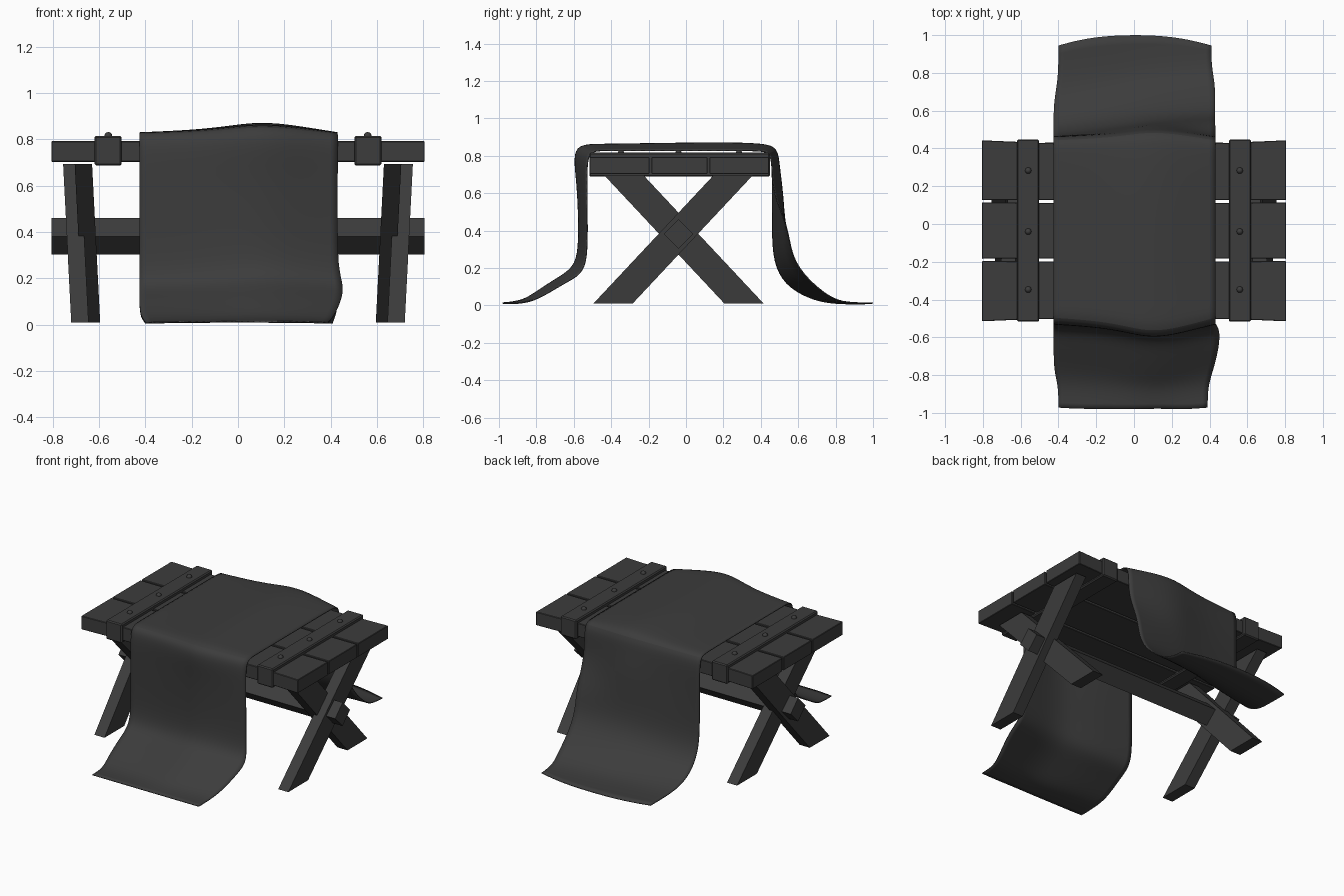
import bpy, bmesh, math, random
from mathutils import Vector

if "Cube" in bpy.data.objects:
    bpy.data.objects.remove(bpy.data.objects["Cube"])

random.seed(4)
dark = bpy.data.materials.new("dark_grey")
dark.diffuse_color = (0.045, 0.045, 0.045, 1)
dark.use_nodes = True
dark.node_tree.nodes["Principled BSDF"].inputs["Base Color"].default_value = dark.diffuse_color


def add_mesh(name, verts, faces, bevel=0.0):
    me = bpy.data.meshes.new(name)
    me.from_pydata(verts, [], faces)
    bm = bmesh.new()
    bm.from_mesh(me)
    bmesh.ops.recalc_face_normals(bm, faces=bm.faces)
    bm.to_mesh(me)
    bm.free()
    ob = bpy.data.objects.new(name, me)
    bpy.context.collection.objects.link(ob)
    me.materials.append(dark)
    if bevel:
        m = ob.modifiers.new("bevel", "BEVEL")
        m.width = bevel
        m.segments = 1
    return ob


def loft(name, rings, bevel=0.0):
    """Solid through a row of equal-length cross-sections."""
    n = len(rings[0])
    verts = [p for r in rings for p in r]
    faces = [tuple(range(n)), tuple(range(len(verts) - n, len(verts)))]
    for i in range(len(rings) - 1):
        for j in range(n):
            k = (j + 1) % n
            faces.append((i*n + j, i*n + k, (i+1)*n + k, (i+1)*n + j))
    return add_mesh(name, verts, faces, bevel)


# tabletop: three planks, slightly waisted towards the middle
for name, y0, y1, f, b in (("front_plank", -0.515, -0.196, 0.013, 0.002),
                           ("middle_plank", -0.184, 0.114, 0.002, 0.002),
                           ("back_plank", 0.126, 0.443, 0.002, 0.013)):
    rings = []
    for x, t in ((-0.805, 0), (-0.5, 1), (0, 0.8), (0.5, 1), (0.805, 0)):
        a, c = y0 + f * t, y1 - b * t
        rings.append([(x, a, 0.703), (x, c, 0.703), (x, c, 0.793), (x, a, 0.793)])
    loft(name, rings, 0.003)

# stretcher: square bar turned on its corner
cy, cz, r = -0.04, 0.382, 0.079
loft("stretcher", [[(x, cy, cz - r), (x, cy + r, cz), (x, cy, cz + r), (x, cy - r, cz)]
                   for x in (-0.805, 0.805)])

for s, side in ((-1, "left"), (1, "right")):
    # clamping batten with three studs
    rings = []
    for y in (-0.517, 0.448):
        rings.append([(s*0.502, y, 0.688), (s*0.62, y, 0.688),
                      (s*0.62, y, 0.816), (s*0.502, y, 0.816)])
    loft(side + "_batten", rings, 0.007)
    for i, y in enumerate((-0.347, -0.04, 0.283)):
        bpy.ops.mesh.primitive_uv_sphere_add(segments=12, ring_count=8, radius=0.017,
                                             location=(s*0.56, y, 0.815))
        ob = bpy.context.object
        ob.name = f"{side}_stud_{i + 1}"
        ob.data.materials.append(dark)
        bpy.ops.object.shade_smooth()
    # crossed legs, leaning outwards to the top
    for d, xo, label in ((1, 0.72, "outer"), (-1, 0.67, "inner")):
        rings = []
        for z, yc, lean in ((0.01, -0.35, 0), (0.693, 0.29, 0.035)):
            c, x = cy + d * yc, xo + lean
            rings.append([(s*(x - 0.075), c - 0.105, z), (s*x, c - 0.105, z),
                          (s*x, c + 0.105, z), (s*(x - 0.075), c + 0.105, z)])
        loft(f"{side}_{label}_leg", rings)

# cloth: hem profile (y, z) and bulged profile, blended across the width
hem = [(-0.97, 0.008), (-0.86, 0.01), (-0.77, 0.045), (-0.65, 0.12), (-0.56, 0.165), (-0.528, 0.25),
       (-0.528, 0.45), (-0.53, 0.65), (-0.53, 0.78), (-0.505, 0.828), (-0.42, 0.828), (-0.2, 0.828),
       (0, 0.828), (0.2, 0.828), (0.39, 0.828), (0.448, 0.82), (0.462, 0.75), (0.462, 0.6),
       (0.462, 0.4), (0.468, 0.23), (0.53, 0.11), (0.65, 0.04), (0.77, 0.008), (0.945, 0.008)]
bulge = [(-0.99, 0.018), (-0.87, 0.025), (-0.8, 0.075), (-0.7, 0.14), (-0.6, 0.2), (-0.575, 0.3),
         (-0.575, 0.48), (-0.585, 0.66), (-0.602, 0.79), (-0.58, 0.861), (-0.46, 0.862), (-0.2, 0.866),
         (0, 0.869), (0.2, 0.871), (0.42, 0.866), (0.492, 0.842), (0.50, 0.74), (0.52, 0.6),
         (0.545, 0.42), (0.56, 0.28), (0.62, 0.17), (0.74, 0.06), (0.83, 0.016), (1.0, 0.012)]
columns = [(-1, 0, 0), (-0.72, 0.12, 0.15), (-0.4, 0.3, 0.35), (-0.1, 0.65, 0.55),
           (0.15, 1, 0.75), (0.4, 0.95, 0.85), (0.7, 0.5, 0.95), (1, 0, 1)]
verts, n = [], len(columns)
for i, (h, g) in enumerate(zip(hem, bulge)):
    left = 0.40 if i < 2 or i > 21 else 0.425
    right = (0.39, 0.39, 0.42, 0.45, 0.455)[i] if i < 5 else (0.41 if i > 21 else 0.43)
    for u, w, wb in columns:
        t = wb if 17 < i < 23 else w
        if i == 23:
            t = 1 - abs(u) ** 2.5
        if i == 0:
            t = random.uniform(0.3, 1) if abs(u) < 1 else 0.1
        y, z = (h[k] + (g[k] - h[k]) * t for k in (0, 1))
        verts.append((u * (right if u > 0 else left), y, z))
faces = [(i*n + j, i*n + j + 1, (i+1)*n + j + 1, (i+1)*n + j)
         for i in range(len(hem) - 1) for j in range(n - 1)]
cloth = add_mesh("draped_cloth", verts, faces)
sub = cloth.modifiers.new("smooth", "SUBSURF")
sub.levels = sub.render_levels = 2
sub.boundary_smooth = 'PRESERVE_CORNERS'
thick = cloth.modifiers.new("thickness", "SOLIDIFY")
thick.thickness = 0.006
thick.offset = 0
bpy.ops.object.select_all(action='DESELECT')
cloth.select_set(True)
bpy.context.view_layer.objects.active = cloth
bpy.ops.object.shade_smooth_by_angle(angle=math.radians(50))
